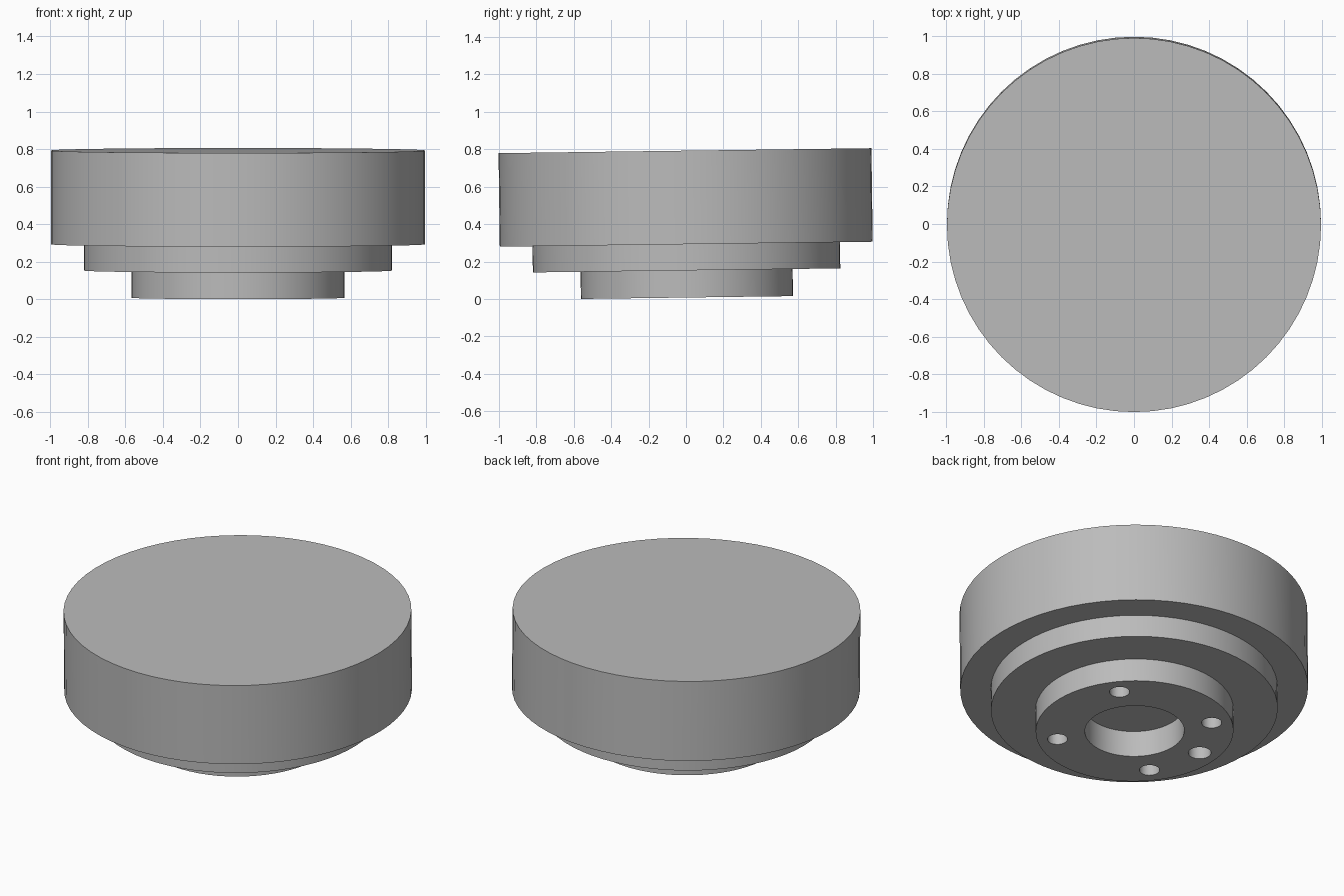
import bpy
import bmesh
from math import cos, sin, radians
from mathutils import Matrix, Vector

cube = bpy.data.objects.get("Cube")
if cube:
    bpy.data.objects.remove(cube)

SEGMENTS = 64
TILT = Matrix.Rotation(0.0133, 4, 'X')
BASE = Vector((0, 0.005, 0.0075))

steel = bpy.data.materials.new("plain_grey")
steel.use_nodes = True
grey = (0.5, 0.5, 0.5, 1)
steel.diffuse_color = grey
steel.node_tree.nodes["Principled BSDF"].inputs["Base Color"].default_value = grey


def new_object(name, bm):
    mesh = bpy.data.meshes.new(name)
    bmesh.ops.recalc_face_normals(bm, faces=bm.faces)
    bm.to_mesh(mesh)
    bm.free()
    obj = bpy.data.objects.new(name, mesh)
    bpy.context.collection.objects.link(obj)
    return obj


def add_cylinder(bm, x, y, radius, z0, z1, segments):
    place = Matrix.Translation((x, y, (z0 + z1) / 2))
    bmesh.ops.create_cone(bm, cap_ends=True, segments=segments, radius1=radius,
                          radius2=radius, depth=z1 - z0, matrix=place)


# Stepped body: bored hub, shoulder and wide drum turned from one profile
profile = [(0, 0.165), (0.285, 0.165), (0.285, 0), (0.567, 0), (0.567, 0.145),
           (0.822, 0.145), (0.822, 0.285), (0.997, 0.285), (0.997, 0.785), (0, 0.785)]
bm = bmesh.new()
verts = [bm.verts.new((r, 0, z)) for r, z in profile]
edges = [bm.edges.new(pair) for pair in zip(verts, verts[1:])]
bmesh.ops.spin(bm, geom=verts + edges, axis=(0, 0, 1), cent=(0, 0, 0),
               angle=radians(360), steps=SEGMENTS, use_merge=True)
bmesh.ops.remove_doubles(bm, verts=bm.verts, dist=0.0005)
# Single clean discs for the top cap and the bore ceiling
caps = [v for v in bm.verts if v.co.xy.length < 0.001]
bmesh.ops.dissolve_verts(bm, verts=caps)
body = new_object("stepped_pulley_body", bm)
body.data.materials.append(steel)

# Bolt holes: four evenly spaced and one larger locating hole
bm = bmesh.new()
for angle, radius in [(39, 0.058), (129, 0.058), (219, 0.058), (309, 0.058), (174, 0.066)]:
    a = radians(angle)
    add_cylinder(bm, 0.45 * cos(a), 0.45 * sin(a), radius, -0.1, 0.165, 20)
cutter = new_object("hole_cutter", bm)
cutter.hide_render = True

drill = body.modifiers.new("bolt_holes", 'BOOLEAN')
drill.operation = 'DIFFERENCE'
drill.solver = 'EXACT'
drill.object = cutter
bpy.context.view_layer.objects.active = body
body.select_set(True)
cutter.select_set(False)
bpy.ops.object.modifier_apply(modifier=drill.name)
bpy.data.objects.remove(cutter)

# Soft walls with crisp rims, and the slight lean of the whole part
bpy.ops.object.shade_smooth_by_angle(angle=radians(30))
body.matrix_world = Matrix.Translation(BASE) @ TILT
